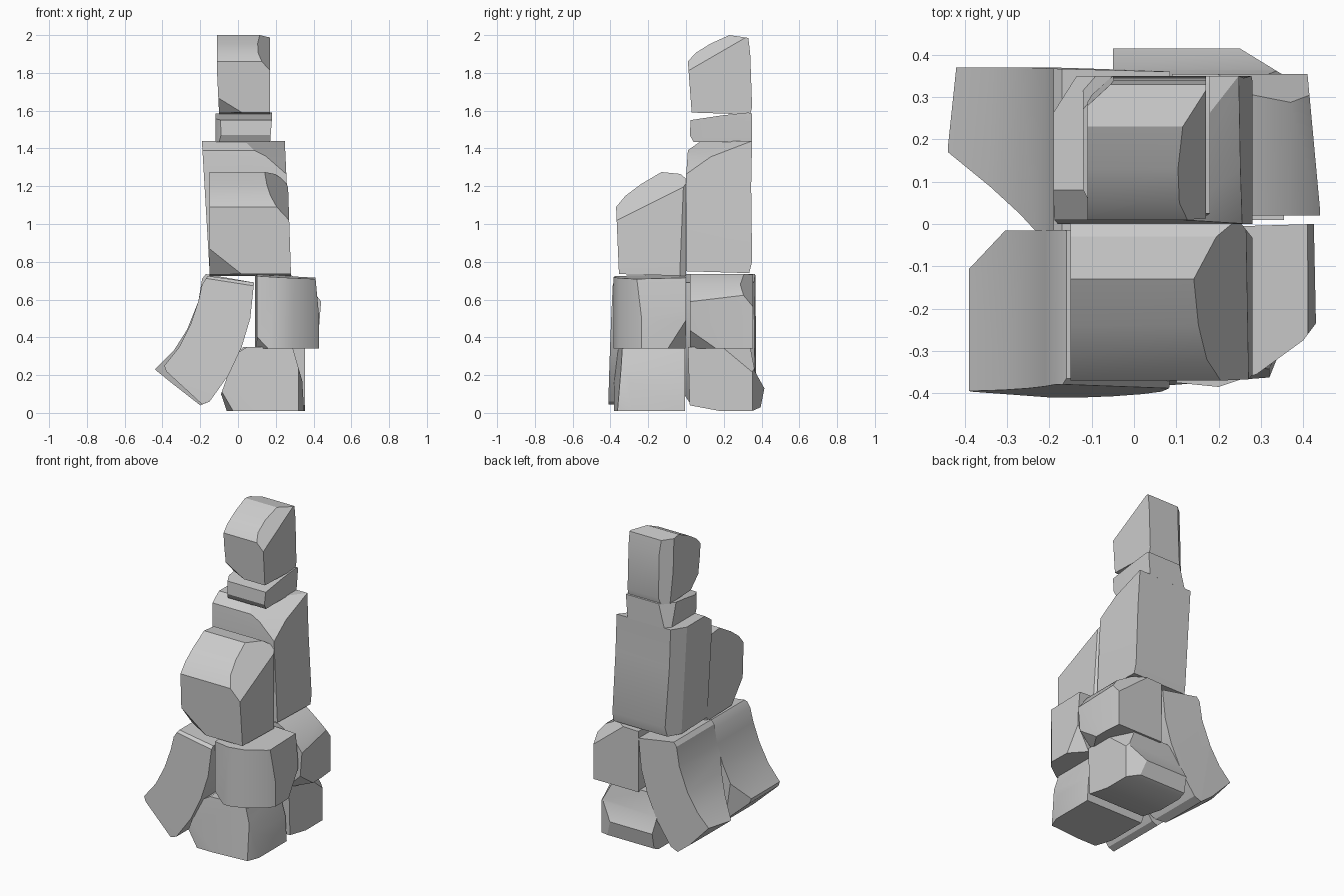
import bpy, bmesh, math
from mathutils import Vector


def rock(name, axis, profile, lo, hi, cuts=()):
    """Extrude a profile along an axis, then slice corners off with three-point planes."""
    def place(p, d):
        a, b = p
        return {'x': (d, a, b), 'y': (a, d, b), 'z': (a, b, d)}[axis]
    bm = bmesh.new()
    rings = [[bm.verts.new(place(p, d)) for p in profile] for d in (lo, hi)]
    n = len(profile)
    for i in range(n):
        j = (i + 1) % n
        bm.faces.new((rings[0][i], rings[0][j], rings[1][j], rings[1][i]))
    bm.faces.new(rings[0])
    bm.faces.new(rings[1])
    centre = sum((v.co for v in bm.verts), Vector()) / len(bm.verts)
    for a, b, c in cuts:
        a, b, c = Vector(a), Vector(b), Vector(c)
        normal = (b - a).cross(c - a).normalized()
        if normal.dot(centre - a) > 0:
            normal = -normal
        bmesh.ops.bisect_plane(bm, geom=bm.verts[:] + bm.edges[:] + bm.faces[:],
                               plane_co=a, plane_no=normal, clear_outer=True)
        rim = [e for e in bm.edges if e.is_boundary]
        if rim:
            bmesh.ops.holes_fill(bm, edges=rim, sides=0)
    bmesh.ops.recalc_face_normals(bm, faces=bm.faces[:])
    mesh = bpy.data.meshes.new(name)
    bm.to_mesh(mesh)
    bm.free()
    ob = bpy.data.objects.new(name, mesh)
    bpy.context.collection.objects.link(ob)
    bpy.ops.object.select_all(action='DESELECT')
    ob.select_set(True)
    bpy.context.view_layer.objects.active = ob
    bpy.ops.object.shade_smooth_by_angle(angle=math.radians(27))


# Bottom pair
rock("base_rock_front", 'y',
     [(-0.06, 0.01), (-0.09, 0.1), (-0.05, 0.21), (0.0, 0.32), (0.05, 0.35),
      (0.29, 0.345), (0.34, 0.17), (0.35, 0.01)], -0.38, -0.005,
     [((0, -0.38, 0.1), (0.3, -0.365, 0.0), (0, -0.36, 0.34)),
      ((0.35, -0.28, 0.1), (0.31, -0.38, 0.1), (0.31, -0.36, 0.33)),
      ((-0.09, -0.38, 0.12), (-0.02, -0.38, 0.0), (-0.06, -0.25, 0.0))])
rock("base_rock_back", 'x',
     [(0.02, 0.04), (0.01, 0.35), (0.34, 0.35), (0.365, 0.22), (0.415, 0.13),
      (0.395, 0.03), (0.35, 0.01), (0.18, 0.01)], -0.05, 0.355,
     [((0.355, 0.19, 0.35), (0.355, 0.37, 0.2), (0.27, 0.36, 0.35)),
      ((0.25, 0.415, 0.13), (0.34, 0.36, 0.13), (0.34, 0.36, 0.0)),
      ((-0.05, 0.2, 0.28), (0.03, 0.2, 0.35), (0.03, 0.0, 0.35))])

# Middle right pair
rock("middle_rock_front", 'z',
     [(0.09, -0.01), (0.425, 0.0), (0.43, -0.235), (0.4, -0.275), (0.29, -0.355),
      (0.2, -0.385), (0.1, -0.375)], 0.34, 0.735,
     [((0.08, 0, 0.735), (0.42, 0, 0.715), (0.08, -0.4, 0.725)),
      ((0.41, 0, 0.72), (0.43, 0, 0.5), (0.41, -0.3, 0.72)),
      ((0.43, 0.0, 0.5), (0.43, -0.1, 0.34), (0.34, 0.0, 0.34)),
      ((0.08, -0.38, 0.43), (0.16, -0.38, 0.34), (0.08, -0.28, 0.34))])
rock("middle_rock_back", 'y',
     [(0.09, 0.34), (0.09, 0.73), (0.27, 0.735), (0.37, 0.68), (0.44, 0.59), (0.42, 0.34)],
     0.02, 0.355,
     [((0.44, 0.03, 0.5), (0.41, 0.355, 0.4), (0.41, 0.355, 0.6)),
      ((0.42, 0.02, 0.43), (0.42, 0.16, 0.34), (0.33, 0.02, 0.34)),
      ((0.2, 0.355, 0.73), (0.4, 0.355, 0.57), (0.4, 0.3, 0.64))])

# Bent pair leaning out to the left
rock("bent_rock_front", 'y',
     [(-0.16, 0.725), (-0.19, 0.68), (-0.21, 0.59), (-0.25, 0.47), (-0.31, 0.35),
      (-0.39, 0.25), (-0.38, 0.22), (-0.19, 0.045), (-0.15, 0.06), (-0.05, 0.2),
      (0.02, 0.35), (0.065, 0.5), (0.085, 0.69)], -0.41, -0.015,
     [((-0.3, -0.395, 0.3), (-0.2, -0.41, 0.05), (0.05, -0.385, 0.72)),
      ((-0.3, -0.015, 0.33), (-0.38, -0.1, 0.23), (-0.27, -0.015, 0.12)),
      ((-0.16, -0.36, 0.73), (0.09, -0.36, 0.70), (0.09, -0.4, 0.66))])
rock("bent_rock_back", 'y',
     [(-0.17, 0.735), (-0.19, 0.71), (-0.21, 0.59), (-0.27, 0.44), (-0.34, 0.33),
      (-0.44, 0.23), (-0.36, 0.165), (-0.2, 0.04), (-0.15, 0.06), (-0.05, 0.2),
      (0.02, 0.35), (0.065, 0.5), (0.085, 0.69)], -0.015, 0.37,
     [((-0.44, 0.17, 0.23), (-0.35, 0.1, 0.3), (-0.3, 0.1, 0.12)),
      ((-0.42, 0.375, 0.25), (-0.2, 0.37, 0.05), (0.08, 0.36, 0.72)),
      ((-0.44, 0.18, 0.23), (-0.42, 0.37, 0.25), (-0.34, 0.3, 0.15))])

# Trunk pair
rock("trunk_rock_front", 'x',
     [(-0.355, 0.735), (-0.37, 1.09), (-0.32, 1.15), (-0.24, 1.21), (-0.13, 1.275),
      (-0.03, 1.265), (0.0, 1.24), (0.005, 0.95), (0.0, 0.725)], -0.15, 0.28,
     [((-0.15, -0.37, 0.88), (0.05, -0.37, 0.73), (-0.15, -0.25, 0.73)),
      ((0.15, -0.1, 1.28), (0.26, -0.1, 1.16), (0.26, -0.37, 1.03)),
      ((0.28, 0, 0.75), (0.265, 0, 1.2), (0.28, -0.37, 0.75)),
      ((0.27, -0.02, 0.9), (0.25, 0.005, 0.9), (0.25, 0.005, 1.2))])
rock("trunk_rock_back", 'x',
     [(0.0, 0.75), (0.0, 1.25), (0.01, 1.39), (0.08, 1.44), (0.35, 1.44),
      (0.345, 1.2), (0.35, 0.8), (0.335, 0.74)], -0.19, 0.28,
     [((-0.15, 0, 0.74), (-0.19, 0, 1.42), (-0.15, 0.3, 0.74)),
      ((0.13, 0.2, 1.44), (0.255, 0.2, 1.38), (0.14, 0.0, 1.36)),
      ((0.28, 0.1, 0.75), (0.28, 0.3, 0.75), (0.25, 0.2, 1.39)),
      ((0.26, 0.0, 1.26), (0.25, 0.15, 1.37), (0.14, 0.0, 1.36)),
      ((-0.19, 0.26, 1.4), (-0.13, 0.355, 1.4), (-0.09, 0.355, 0.74))])

# Neck stone
rock("neck_rock", 'x',
     [(0.04, 1.435), (0.02, 1.47), (0.025, 1.55), (0.19, 1.575), (0.33, 1.59),
      (0.35, 1.585), (0.35, 1.435)], -0.12, 0.18,
     [((-0.09, 0.02, 1.5), (-0.12, 0.08, 1.5), (-0.09, 0.02, 1.6)),
      ((0.18, 0.2, 1.56), (0.17, 0.2, 1.43), (0.18, 0.3, 1.56)),
      ((-0.12, 0.27, 1.59), (-0.05, 0.35, 1.59), (-0.09, 0.35, 1.44))])

# Top stone
rock("top_rock", 'x',
     [(0.03, 1.59), (0.01, 1.86), (0.05, 1.905), (0.13, 1.955), (0.23, 2.0),
      (0.33, 1.985), (0.34, 1.9), (0.35, 1.62), (0.34, 1.58)], -0.11, 0.17,
     [((-0.11, 0.02, 1.675), (0.04, 0.02, 1.59), (-0.11, 0.1, 1.59)),
      ((0.1, 0.2, 2.0), (0.17, 0.2, 1.92), (0.17, 0.01, 1.81)),
      ((-0.12, 0.0, 1.99), (-0.12, 0.3, 1.99), (-0.1, 0.3, 1.58)),
      ((-0.11, 0.28, 1.98), (-0.05, 0.335, 1.98), (-0.05, 0.35, 1.6))])
